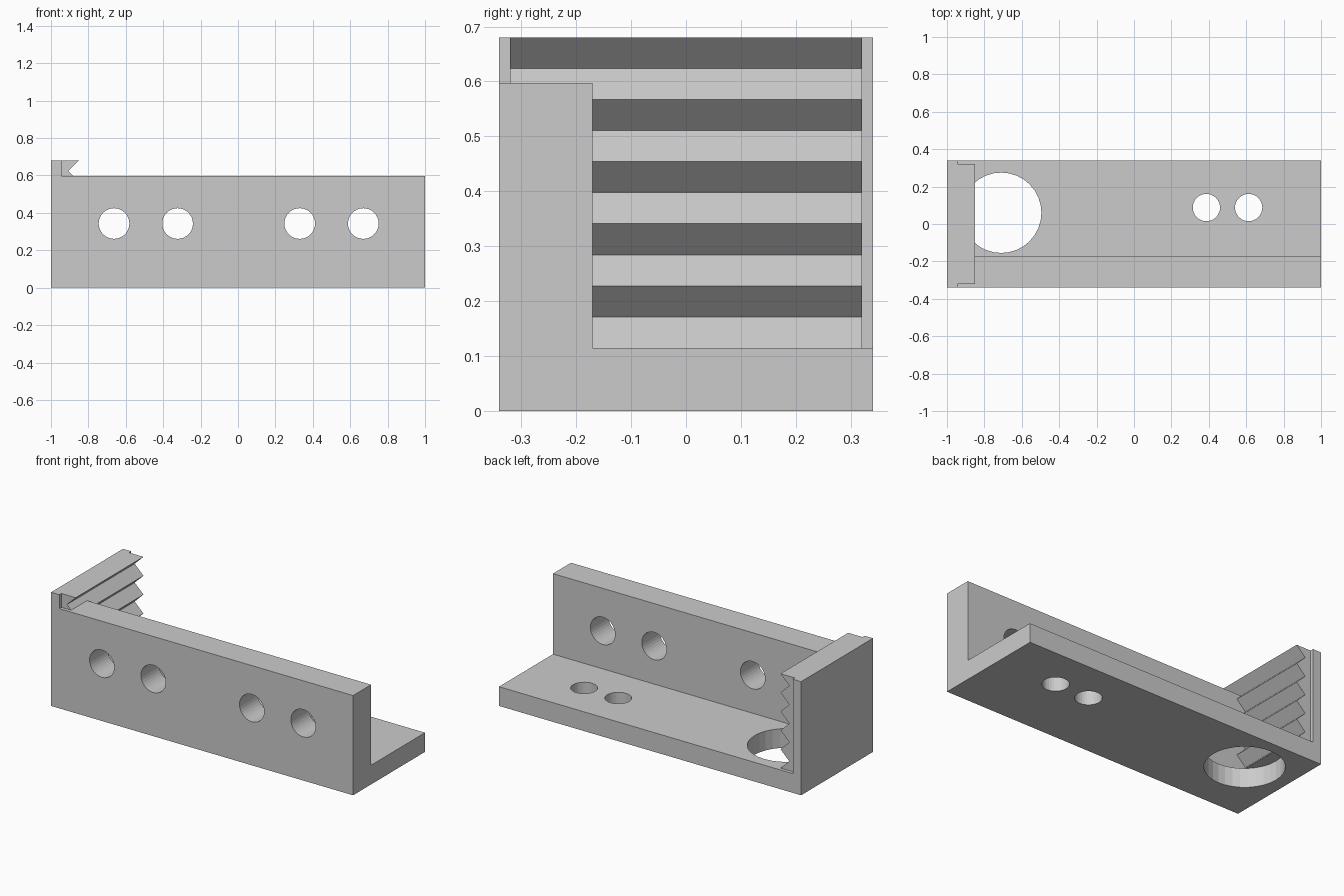
import bpy, bmesh, math
from mathutils import Matrix

if "Cube" in bpy.data.objects:
    bpy.data.objects.remove(bpy.data.objects["Cube"])

grey = bpy.data.materials.new("plain grey")
grey.diffuse_color = (0.6, 0.6, 0.6, 1)
grey.use_nodes = True
grey.node_tree.nodes["Principled BSDF"].inputs["Base Color"].default_value = grey.diffuse_color


def prism(name, profile, y0, y1):
    """Extrude an x-z profile along y."""
    bm = bmesh.new()
    face = bm.faces.new([bm.verts.new((x, y0, z)) for x, z in profile])
    new = bmesh.ops.extrude_face_region(bm, geom=[face])["geom"]
    verts = [v for v in new if isinstance(v, bmesh.types.BMVert)]
    bmesh.ops.translate(bm, verts=verts, vec=(0, y1 - y0, 0))
    return finish(name, bm)


def finish(name, bm):
    bmesh.ops.recalc_face_normals(bm, faces=bm.faces[:])
    mesh = bpy.data.meshes.new(name)
    bm.to_mesh(mesh)
    bm.free()
    mesh.materials.append(grey)
    ob = bpy.data.objects.new(name, mesh)
    bpy.context.collection.objects.link(ob)
    return ob


def rect(x0, x1, z0, z1):
    return [(x0, z0), (x1, z0), (x1, z1), (x0, z1)]


def drill(name, loc, r, depth, along_y=False):
    bm = bmesh.new()
    turn = Matrix.Rotation(math.pi / 2, 4, 'X') if along_y else Matrix()
    bmesh.ops.create_cone(bm, cap_ends=True, segments=32, radius1=r, radius2=r,
                          depth=depth, matrix=Matrix.Translation(loc) @ turn)
    return finish(name, bm)


def combine(ob, other, op):
    """Apply a boolean and discard the helper."""
    mod = ob.modifiers.new("boolean", 'BOOLEAN')
    mod.operation, mod.solver, mod.object = op, 'EXACT', other
    bpy.context.view_layer.objects.active = ob
    bpy.ops.object.modifier_apply(modifier=mod.name)
    bpy.data.objects.remove(other)


# Base plate with upright end wall, then the thick front wall
BASE, WALL, TOP, END = 0.115, 0.597, 0.68, -0.945
body = prism("bracket_body", [(-1, 0), (1, 0), (1, BASE), (END, BASE),
                              (END, TOP), (-1, TOP)], -0.34, 0.34)
combine(body, prism("front_wall", rect(-1, 1, 0, WALL), -0.34, -0.17), 'UNION')

# Bolt holes through the front wall
for x in (-0.663, -0.323, 0.33, 0.67):
    combine(body, drill("bolt_cutter", (x, -0.255, 0.343), 0.082, 0.3, True), 'DIFFERENCE')

# Large and small holes through the base
for x, y, r in ((-0.71, 0.06, 0.215), (0.387, 0.088, 0.073), (0.613, 0.088, 0.073)):
    combine(body, drill("base_cutter", (x, y, 0.05), r, 0.25), 'DIFFERENCE')

# Toothed grip strip on the end wall
N, TIP, ROOT = 5, -0.85, -0.908
pitch = (TOP - BASE) / N
profile = [(END, BASE)]
for i in range(N):
    z = BASE + i * pitch
    profile += [(TIP, z), (ROOT, z + pitch / 2)]
profile += [(TIP, TOP), (END, TOP)]
teeth = prism("grip_teeth", profile, -0.32, 0.32)
combine(teeth, prism("wall_clearance", rect(-1.1, 0, -0.1, WALL), -0.5, -0.17), 'DIFFERENCE')
